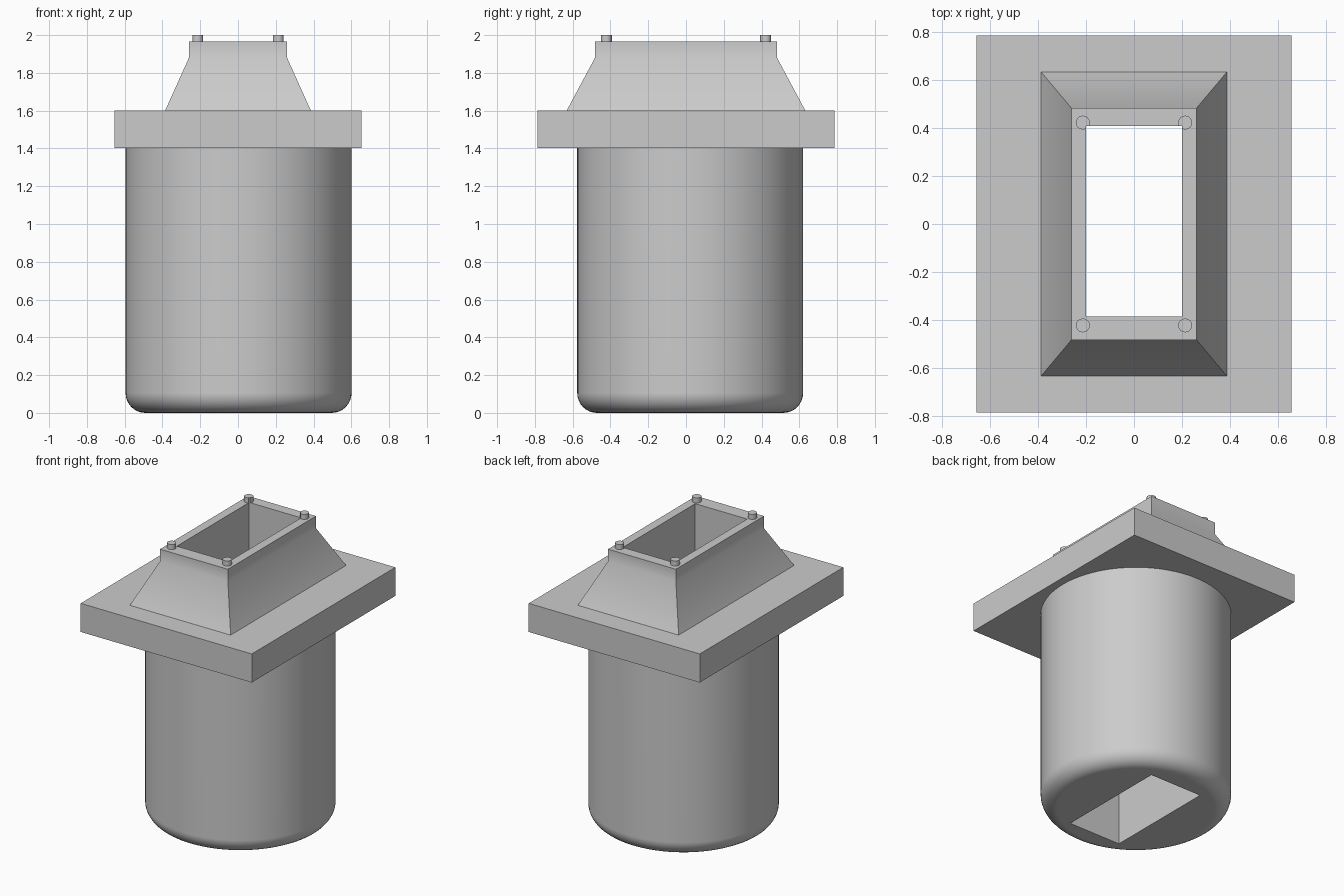
import bpy, bmesh, math
from mathutils import Matrix

default = bpy.data.objects.get("Cube")
if default:
    bpy.data.objects.remove(default, do_unlink=True)

grey = bpy.data.materials.new("plain grey")
grey.use_nodes = True
grey.diffuse_color = (0.6, 0.6, 0.6, 1)
grey.node_tree.nodes["Principled BSDF"].inputs["Base Color"].default_value = (0.6, 0.6, 0.6, 1)


def add_object(name, bm):
    bmesh.ops.recalc_face_normals(bm, faces=bm.faces)
    mesh = bpy.data.meshes.new(name)
    bm.to_mesh(mesh)
    bm.free()
    mesh.materials.append(grey)
    obj = bpy.data.objects.new(name, mesh)
    bpy.context.collection.objects.link(obj)
    return obj


def rect_loft(name, sections):
    """Solid through stacked rectangles (half x, half y, z)."""
    bm = bmesh.new()
    rings = [[bm.verts.new((sx * hx, sy * hy, z))
              for sx, sy in ((-1, -1), (1, -1), (1, 1), (-1, 1))]
             for hx, hy, z in sections]
    for low, high in zip(rings, rings[1:]):
        for i in range(4):
            j = (i + 1) % 4
            bm.faces.new((low[i], low[j], high[j], high[i]))
    bm.faces.new(rings[0][::-1])
    bm.faces.new(rings[-1])
    return add_object(name, bm)


def cylinder(name, radius, bottom, top, x, y, sides, fillet=0):
    bm = bmesh.new()
    bmesh.ops.create_cone(bm, cap_ends=True, segments=sides, radius1=radius,
                          radius2=radius, depth=top - bottom,
                          matrix=Matrix.Translation((x, y, (bottom + top) / 2)))
    if fillet:
        rim = [e for e in bm.edges if all(v.co.z < bottom + 0.01 for v in e.verts)]
        bmesh.ops.bevel(bm, geom=rim, offset=fillet, segments=8, profile=0.5,
                        affect='EDGES')
    return add_object(name, bm)


# Rounded body, mounting plate and tapered collar
body = cylinder("round_body", 0.598, 0, 1.402, 0.003, 0.022, 96, fillet=0.105)
parts = [body,
         rect_loft("mounting_plate", [(0.655, 0.785, 1.402), (0.655, 0.785, 1.6)]),
         rect_loft("tapered_collar", [(0.386, 0.632, 1.6), (0.26, 0.482, 1.88),
                                      (0.26, 0.482, 1.965)])]

# Locating pegs on the collar rim
for sx, side in ((-1, "right"), (1, "left")):
    for sy, end in ((-1, "front"), (1, "back")):
        parts.append(cylinder(f"{end}_{side}_peg", 0.029, 1.965, 2.0,
                              sx * 0.213, sy * 0.422, 16))

# Rectangular shaft passing through every part
cutter = rect_loft("shaft_cutter", [(0.199, 0.396, -0.2), (0.199, 0.396, 2.2)])
cutter.location.y = 0.011
cutter.hide_render = True
bpy.context.view_layer.update()

for obj in parts:
    cut = obj.modifiers.new("shaft", 'BOOLEAN')
    cut.operation = 'DIFFERENCE'
    cut.solver = 'EXACT'
    cut.object = cutter
    bpy.ops.object.select_all(action='DESELECT')
    obj.select_set(True)
    bpy.context.view_layer.objects.active = obj
    bpy.ops.object.modifier_apply(modifier=cut.name)
    bpy.ops.object.shade_smooth_by_angle(angle=math.radians(32))

bpy.data.objects.remove(cutter, do_unlink=True)

# Keep the flat base even beside its fillet
flat = body.modifiers.new("even_shading", 'WEIGHTED_NORMAL')
flat.keep_sharp = True
